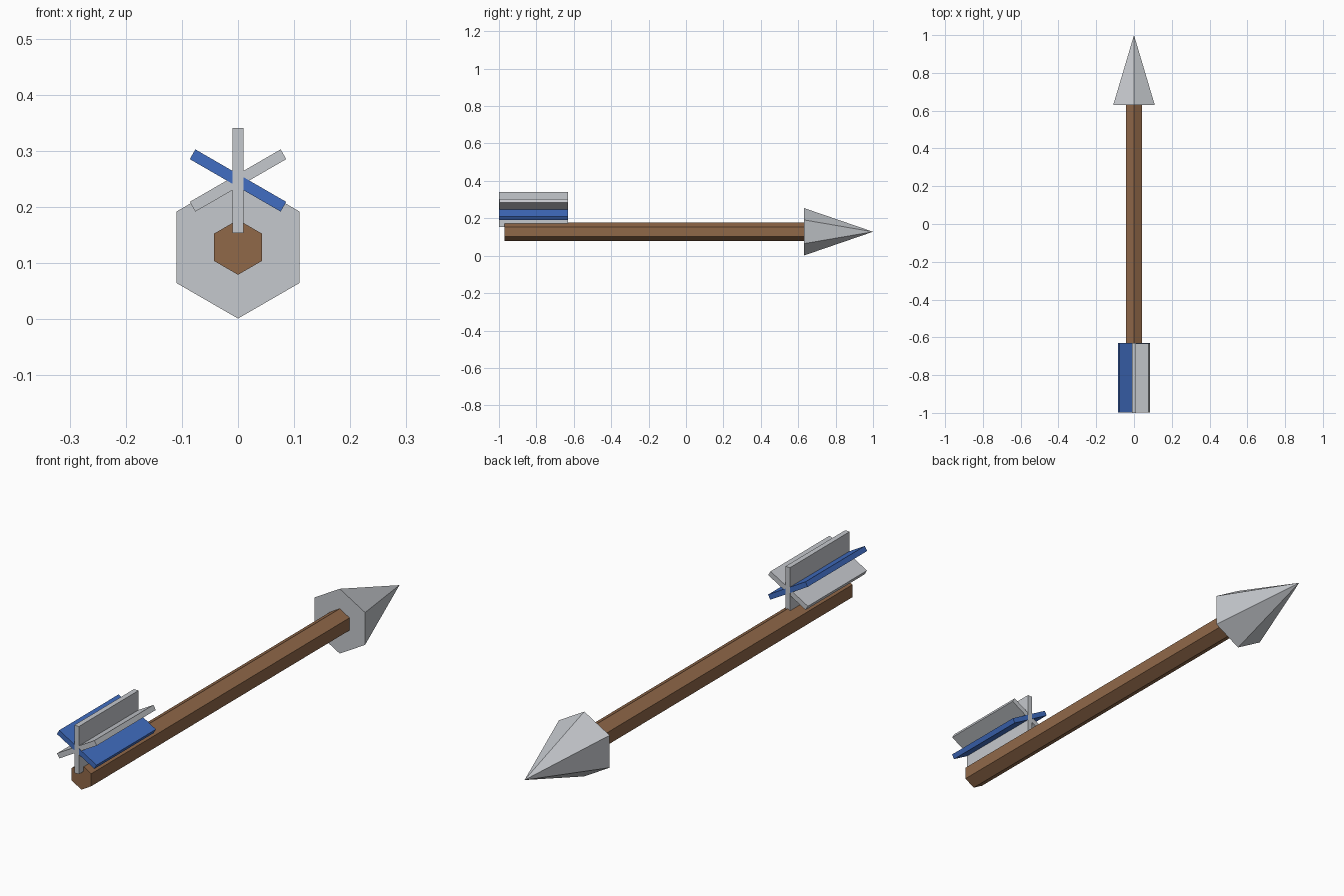
import bpy, bmesh
from math import sin, cos, radians
from mathutils import Matrix

if "Cube" in bpy.data.objects:
    bpy.data.objects.remove(bpy.data.objects["Cube"])

AXIS_Z = 0.128   # height of the shaft axis
FIN_Z = 0.247    # height where the fins cross


def material(name, rgb):
    m = bpy.data.materials.new(name)
    m.diffuse_color = (*rgb, 1)
    m.use_nodes = True
    m.node_tree.nodes["Principled BSDF"].inputs["Base Color"].default_value = m.diffuse_color
    return m


steel = material("pale grey", (0.56, 0.58, 0.61))
wood = material("brown wood", (0.28, 0.138, 0.066))
blue = material("blue", (0.053, 0.155, 0.54))


def finish(name, bm, mat):
    bmesh.ops.recalc_face_normals(bm, faces=bm.faces)
    mesh = bpy.data.meshes.new(name)
    bm.to_mesh(mesh)
    bm.free()
    mesh.materials.append(mat)
    bpy.context.collection.objects.link(bpy.data.objects.new(name, mesh))


def hexagon(bm, radius, y):
    """Six-sided ring around the shaft axis with a corner at the top."""
    angles = [radians(90 + 60 * i) for i in range(6)]
    return bm.faces.new([bm.verts.new((radius * cos(a), y, AXIS_Z + radius * sin(a)))
                         for a in angles])


# Shaft: hexagonal bar
bm = bmesh.new()
end = hexagon(bm, 0.049, -0.97)
ext = bmesh.ops.extrude_face_region(bm, geom=[end], use_keep_orig=True)
bmesh.ops.translate(bm, vec=(0, 1.61, 0),
                    verts=[g for g in ext["geom"] if isinstance(g, bmesh.types.BMVert)])
finish("shaft", bm, wood)

# Arrowhead: six-sided pyramid
bm = bmesh.new()
base = hexagon(bm, 0.127, 0.63)
tip = bm.verts.new((0, 1, AXIS_Z))
for e in list(base.edges):
    bm.faces.new((*e.verts, tip))
finish("arrowhead", bm, steel)

# Fins: three crossed plates, ends staggered a hair so they never coincide
for i, (name, angle, mat) in enumerate([("upright_fin", 0, steel),
                                        ("blue_fin", 60, blue),
                                        ("grey_fin", -60, steel)]):
    bm = bmesh.new()
    bmesh.ops.create_cube(bm, size=1, matrix=(
        Matrix.Translation((0, -0.815, FIN_Z))
        @ Matrix.Rotation(radians(-angle), 4, 'Y')
        @ Matrix.Diagonal((0.02, 0.37 - 0.002 * i, 0.187, 1))))
    finish(name, bm, mat)
